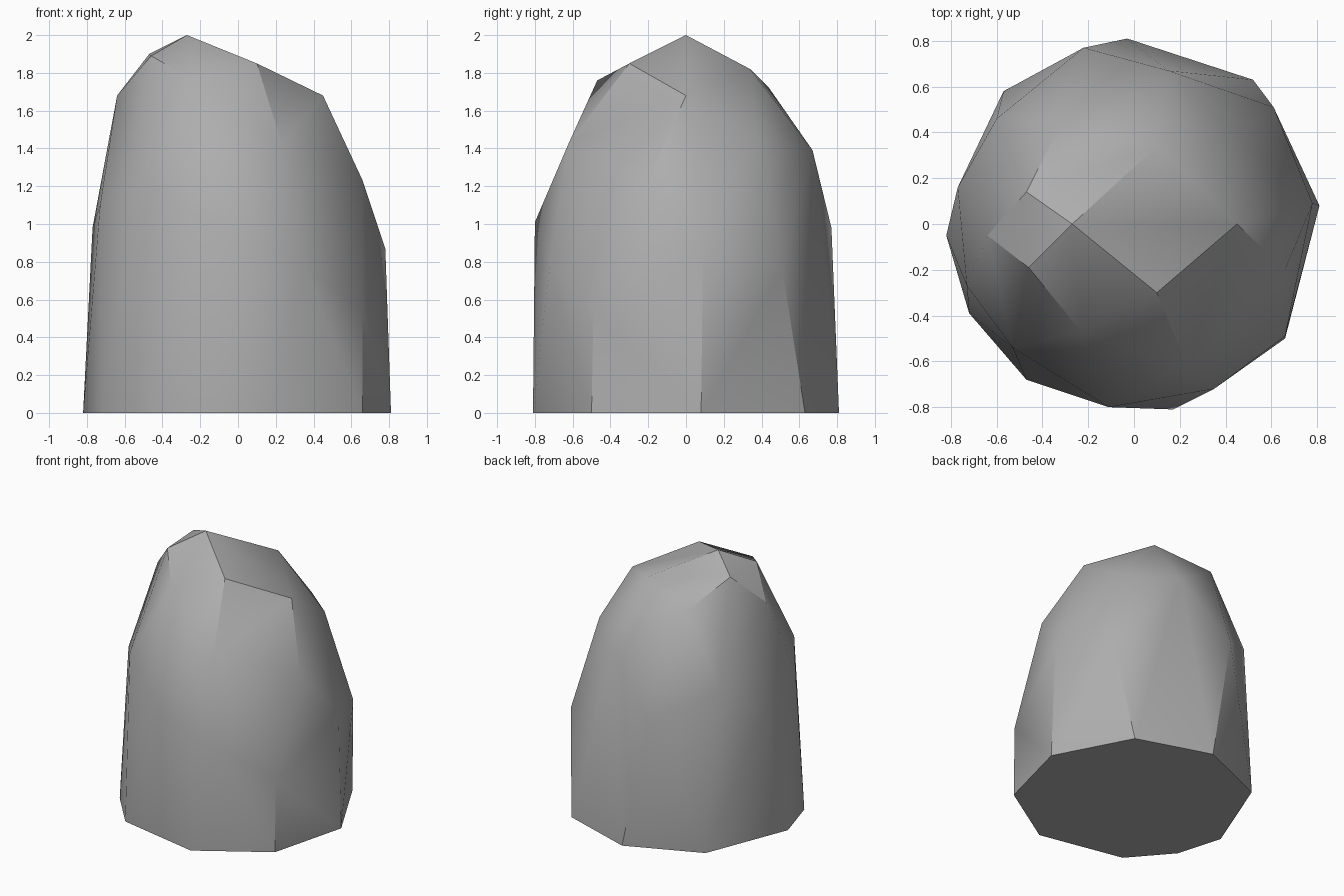
import bpy
import bmesh
import math
from mathutils import Vector

default_cube = bpy.data.objects.get("Cube")
if default_cube:
    bpy.data.objects.remove(default_cube, do_unlink=True)


def make_material(name, colour):
    material = bpy.data.materials.new(name)
    material.use_nodes = True
    material.diffuse_color = colour
    shader = next(n for n in material.node_tree.nodes if n.type == "BSDF_PRINCIPLED")
    shader.inputs["Base Color"].default_value = colour
    shader.inputs["Roughness"].default_value = 0.9
    return material


def make_hull(name, corners, material):
    """Wrap a tight faceted skin around the corner points (in hundredths)."""
    bm = bmesh.new()
    for corner in corners:
        bm.verts.new(Vector(corner) / 100)
    hull = bmesh.ops.convex_hull(bm, input=bm.verts)
    unused = {v for v in hull["geom_interior"] + hull["geom_unused"]
              if isinstance(v, bmesh.types.BMVert)}
    bmesh.ops.delete(bm, geom=list(unused), context="VERTS")
    # Merge triangles that lie in one plane into whole facets
    bmesh.ops.dissolve_limit(bm, angle_limit=math.radians(2),
                             verts=bm.verts, edges=bm.edges)
    bmesh.ops.recalc_face_normals(bm, faces=bm.faces)
    mesh = bpy.data.meshes.new(name)
    bm.to_mesh(mesh)
    bm.free()
    mesh.materials.append(material)
    rock = bpy.data.objects.new(name, mesh)
    bpy.context.collection.objects.link(rock)
    return rock


# Flat footprint on the ground
footprint = [(66, -50), (81, 8), (52, 63), (-3, 81), (-57, 58),
             (-82, -5), (-72, -39), (-47, -68), (17, -81)]

# Steep flanks
flanks = [(66, -49, 53), (35, -72, 78), (-11, -80, 101), (-53, -54, 121),
          (-73, -27, 110), (-77, 16, 98), (-60, 46, 120), (-22, 77, 98),
          (61, 51, 76), (78, 9, 87), (66, -20, 123)]

# Rounded shoulders
shoulders = [(23, -62, 143), (-23, -47, 176), (-64, -5, 168),
             (-32, 44, 172), (15, 67, 139), (46, 38, 144)]

# Slanted crown
crown = [(-27, 0, 200), (10, -30, 185), (45, 0, 168), (10, 34, 182),
         (-46, -19, 189), (-47, 14, 190)]

stone_grey = make_material("stone grey", (0.42, 0.42, 0.42, 1))
base = [(x, y, 0) for x, y in footprint]
boulder = make_hull("boulder", base + flanks + shoulders + crown, stone_grey)

# Soft facets with only the strongest ridges kept sharp
bpy.ops.object.select_all(action="DESELECT")
boulder.select_set(True)
bpy.context.view_layer.objects.active = boulder
bpy.ops.object.shade_smooth_by_angle(angle=math.radians(30))
